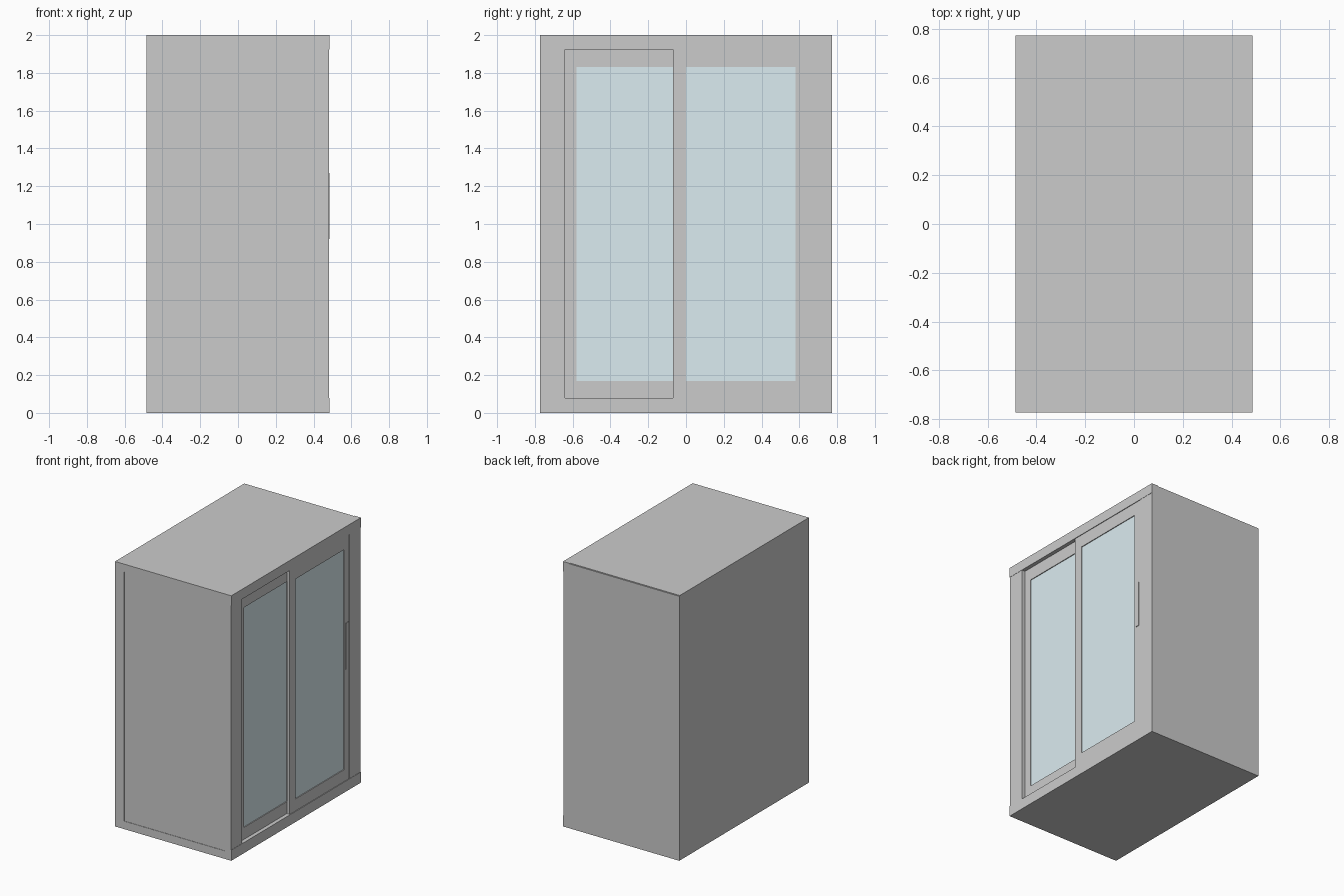
import bpy
import bmesh

if "Cube" in bpy.data.objects:
    bpy.data.objects.remove(bpy.data.objects["Cube"])

glass_mat = bpy.data.materials.new("pale_blue_glass")
glass_mat.diffuse_color = (0.71, 0.84, 0.88, 1)
glass_mat.use_nodes = True
glass_mat.node_tree.nodes["Principled BSDF"].inputs["Base Color"].default_value = glass_mat.diffuse_color


def box(name, x, y, z, mat=None):
    """Box between (min, max) pairs on each axis."""
    bm = bmesh.new()
    bmesh.ops.create_cube(bm, size=1)
    for v in bm.verts:
        v.co = [sum(r) / 2 + c * (r[1] - r[0]) for c, r in zip(v.co, (x, y, z))]
    me = bpy.data.meshes.new(name)
    bm.to_mesh(me)
    bm.free()
    ob = bpy.data.objects.new(name, me)
    bpy.context.collection.objects.link(ob)
    if mat:
        me.materials.append(mat)
    return ob


def frame(name, x, y, z, iy, iz):
    """Four rails around the opening iy, iz."""
    box(name + "_bottom_rail", x, y, (z[0], iz[0]))
    box(name + "_top_rail", x, y, (iz[1], z[1]))
    box(name + "_left_stile", x, (y[0], iy[0]), iz)
    box(name + "_right_stile", x, (iy[1], y[1]), iz)


X, Y, H = 0.485, 0.773, 2.0
OPEN_Y, OPEN_Z = (-0.64, 0.64), (0.08, 1.925)

# Cabinet shell: floor, roof, back and two sides
box("floor", (-X, 0.43), (-Y, Y), (0, 0.06))
box("roof", (-X, 0.43), (-Y, Y - 0.006), (1.94, H))
box("back_panel", (-X, -0.41), (-Y, Y), (0.06, 1.94))
box("near_side_panel", (-0.41, 0.43), (-Y + 0.003, -0.72), (0.06, 1.94))
box("far_side_panel", (-0.41, 0.43), (0.72, Y), (0.06, 1.94))
box("far_side_trim", (-X, 0.43), (Y - 0.006, Y), (1.94, H - 0.004))

# Surround of the door opening
box("surround_sill", (0.43, X), (-Y, Y), (0, OPEN_Z[0]))
box("surround_lintel", (0.43, X), (-Y, Y), (OPEN_Z[1], H))
for label, a, b in (("near", -Y, OPEN_Y[0]), ("far", OPEN_Y[1], Y)):
    box(label + "_surround_post", (0.43, X - 0.002), (a, b), OPEN_Z)

# Two sliding doors on staggered tracks
doors = (
    ("rear_door", 0.456, (-0.64, 0.0), (-0.58, -0.062)),
    ("front_door", 0.480, (-0.07, 0.64), (0.0, 0.58)),
)
for name, x, y, iy in doors:
    iz = (0.17, 1.83)
    frame(name, (x - 0.022, x), y, OPEN_Z, iy, iz)
    box(name + "_glass", (x - 0.014, x - 0.006), iy, iz, glass_mat)

# Slim pull handle on the front door
box("door_handle", (0.478, X), (0.597, 0.627), (0.92, 1.27))
